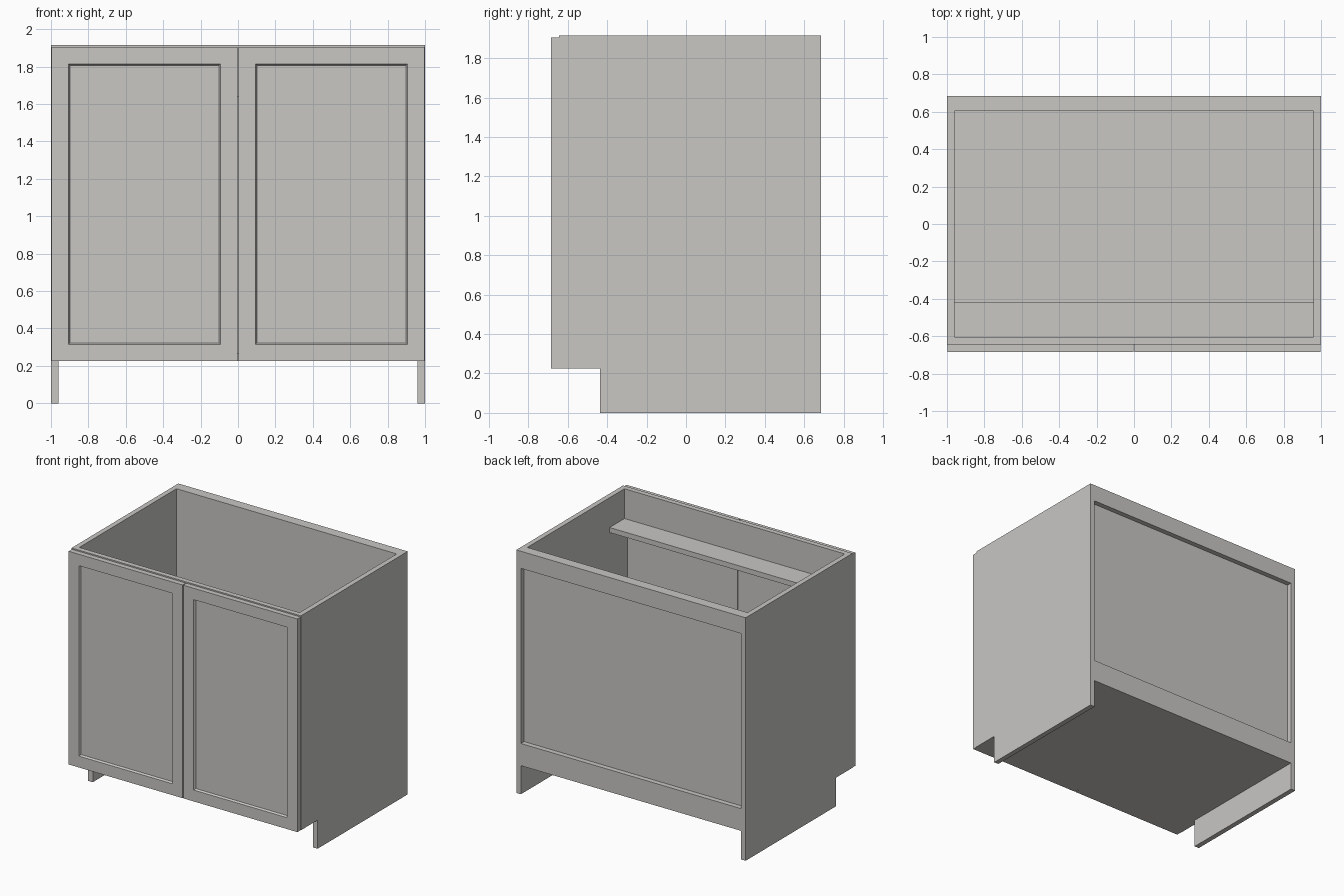
import bpy, bmesh

if "Cube" in bpy.data.objects:
    bpy.data.objects.remove(bpy.data.objects["Cube"])

# Single warm grey finish
mat = bpy.data.materials.new("warm_grey")
mat.diffuse_color = (0.58, 0.57, 0.55, 1)
mat.use_nodes = True
mat.node_tree.nodes["Principled BSDF"].inputs["Base Color"].default_value = mat.diffuse_color


def finish(name, bm):
    bmesh.ops.recalc_face_normals(bm, faces=bm.faces)
    me = bpy.data.meshes.new(name)
    bm.to_mesh(me)
    bm.free()
    me.materials.append(mat)
    ob = bpy.data.objects.new(name, me)
    bpy.context.collection.objects.link(ob)
    return ob


def box_bm(x, y, z):
    bm = bmesh.new()
    bmesh.ops.create_cube(bm, size=1)
    for v in bm.verts:
        v.co = [(r[0] + r[1]) / 2 + c * (r[1] - r[0]) for c, r in zip(v.co, (x, y, z))]
    return bm


def box(name, x, y, z):
    return finish(name, box_bm(x, y, z))


def side_panel(name, s):
    # Side profile with the toe notch, extruded by the board thickness
    profile = [(-0.437, 0), (0.685, 0), (0.685, 1.915),
               (-0.645, 1.915), (-0.645, 0.225), (-0.437, 0.225)]
    bm = bmesh.new()
    face = bm.faces.new([bm.verts.new((s, y, z)) for y, z in profile])
    ext = bmesh.ops.extrude_face_region(bm, geom=[face])["geom"]
    for v in ext:
        if isinstance(v, bmesh.types.BMVert):
            v.co.x = s * 0.96
    finish(name, bm)


def door(name, s):
    # Slab with a bevel-edged recessed panel in its front face
    xs = sorted((s * 0.003, s * 0.997))
    bm = box_bm(xs, (-0.685, -0.645), (0.225, 1.905))
    bm.normal_update()
    front = min(bm.faces, key=lambda f: f.calc_center_median().y)
    bmesh.ops.inset_region(bm, faces=[front], thickness=0.127)
    bmesh.ops.inset_region(bm, faces=[front], thickness=0.012, depth=-0.015)
    finish(name, bm)


for label, s in (("left", -1), ("right", 1)):
    side_panel(label + "_side", s)
    door(label + "_door", s)

# Carcass boards between the sides
W = (-0.96, 0.96)
box("bottom_board", W, (-0.645, 0.645), (0.225, 0.265))
box("back_panel", W, (0.605, 0.645), (0.265, 1.915))
box("back_top_rail", W, (0.645, 0.685), (1.78, 1.915))
box("back_bottom_rail", W, (0.645, 0.685), (0.225, 0.40))
box("front_top_rail", W, (-0.645, -0.605), (1.64, 1.915))
box("front_stretcher", W, (-0.605, -0.42), (1.64, 1.68))
